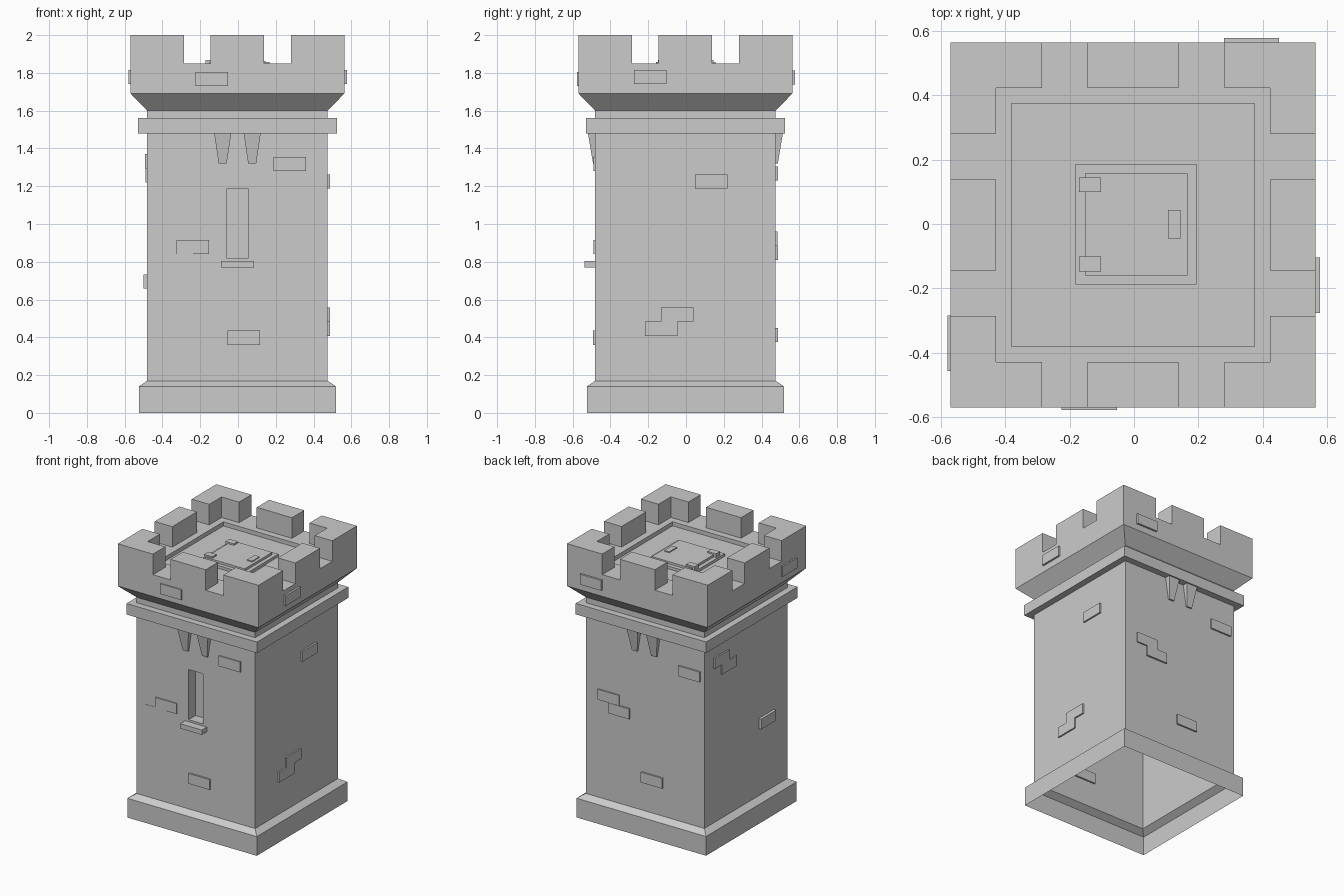
import bpy, bmesh
from mathutils import Vector

if "Cube" in bpy.data.objects:
    bpy.data.objects.remove(bpy.data.objects["Cube"])

OX, OY = -0.003, -0.003      # small offset of the tower axis
SHAFT, TOP = 0.478, 0.567    # half widths


def finish(bm, name, fix=True):
    if fix:
        bmesh.ops.recalc_face_normals(bm, faces=bm.faces)
    bmesh.ops.translate(bm, verts=bm.verts, vec=(OX, OY, 0))
    me = bpy.data.meshes.new(name)
    bm.to_mesh(me)
    bm.free()
    ob = bpy.data.objects.new(name, me)
    bpy.context.collection.objects.link(ob)
    return ob


def square_lathe(bm, profile, cap=False):
    """Sweep (half width, z) points round a square; returns faces per level."""
    rings = [[bm.verts.new((sx * r, sy * r, z)) for sx, sy in
              ((-1, -1), (1, -1), (1, 1), (-1, 1))] for r, z in profile]
    levels = []
    for a, b in zip(rings, rings[1:]):
        levels.append([bm.faces.new((a[i], a[(i + 1) % 4], b[(i + 1) % 4], b[i]))
                       for i in range(4)])
    if cap:
        bm.faces.new(rings[-1])
    return levels


def add_box(bm, lo, hi):
    v = bmesh.ops.create_cube(bm, size=1)["verts"]
    for p in v:
        p.co = Vector([(lo[k] + hi[k]) / 2 + p.co[k] * (hi[k] - lo[k]) for k in range(3)])


def box(name, lo, hi):
    bm = bmesh.new()
    add_box(bm, lo, hi)
    return finish(bm, name)


def on_side(side, u, out, z):
    return {"front": (u, -out, z), "back": (u, out, z),
            "right": (out, u, z), "left": (-out, u, z)}[side]


# Open-bottomed wall shell: plinth, shaft, band, flare, parapet wall
bm = bmesh.new()
levels = square_lathe(bm, [(0.522, 0), (0.522, 0.14), (SHAFT, 0.17), (SHAFT, 1.48),
                           (0.526, 1.48), (0.526, 1.56), (SHAFT, 1.56), (SHAFT, 1.6),
                           (TOP, 1.692), (TOP, 1.85)])
# Window niche pushed into the front wall
face = levels[2][0]
bmesh.ops.inset_individual(bm, faces=[face], thickness=0.1)
for v in face.verts:
    v.co.x = 0.058 if v.co.x > 0 else -0.058
    v.co.z = 1.185 if v.co.z > 0.8 else 0.82
back = bmesh.ops.extrude_discrete_faces(bm, faces=[face])["faces"][0]
for v in back.verts:
    v.co.y += 0.08
finish(bm, "tower_walls", fix=False)

# Battlements: outer ring of an 8 x 8 grid, merlons raised
bm = bmesh.new()
U = TOP / 4
LOW, HIGH = 1.85, 2.0
SOLID = (0, 1, 3, 4, 6, 7)


def raised(i, j):
    if not (0 <= i < 8 and 0 <= j < 8):
        return False
    return (i in (0, 7) and j in SOLID) or (j in (0, 7) and i in SOLID)


for i in range(8):
    for j in range(8):
        if i not in (0, 7) and j not in (0, 7):
            continue
        up = raised(i, j)
        c = [((i + a - 4) * U, (j + b - 4) * U) for a, b in ((0, 0), (1, 0), (1, 1), (0, 1))]
        bm.faces.new([bm.verts.new((x, y, HIGH if up else LOW)) for x, y in c])
        for k, (di, dj) in enumerate(((0, -1), (1, 0), (0, 1), (-1, 0))):
            if up and not raised(i + di, j + dj):
                p, q = c[k], c[(k + 1) % 4]
                bm.faces.new([bm.verts.new((*w, z)) for w, z in
                              ((p, LOW), (q, LOW), (q, HIGH), (p, HIGH))])
bmesh.ops.remove_doubles(bm, verts=bm.verts, dist=1e-4)
finish(bm, "battlements", fix=False)

# Roof deck with a shallow recess
bm = bmesh.new()
square_lathe(bm, [(3 * U, LOW), (0.377, LOW), (0.377, 1.82)], cap=True)
finish(bm, "roof_deck", fix=False)

# Trapdoor: frame, door, hinges, handle
box("trapdoor_frame", (-0.178, -0.185, 1.81), (0.197, 0.19, 1.84))
box("trapdoor", (-0.149, -0.157, 1.82), (0.169, 0.16, 1.857))
for y in (-0.121, 0.125):
    box("trapdoor_hinge", (-0.168, y - 0.023, 1.83), (-0.1, y + 0.023, 1.868))
box("trapdoor_handle", (0.108, -0.042, 1.84), (0.148, 0.046, 1.864))

# Window sill
box("window_sill", (-0.087, -0.535, 0.77), (0.088, -0.46, 0.805))

# Tapered corbels under the band, front and back
for side in ("front", "back"):
    bm = bmesh.new()
    for cx in (-0.078, 0.078):
        v = bmesh.ops.create_cube(bm, size=1)["verts"]
        for p in v:
            high = p.co.z > 0
            half = 0.045 if high else 0.021
            out = (0.516 if high else 0.489) if p.co.y > 0 else SHAFT - 0.01
            p.co = on_side(side, cx + (half if p.co.x > 0 else -half), out,
                           1.48 if high else 1.32)
    finish(bm, side + "_corbels")

# Raised bricks per side: (left edge, bottom z, protrusion)
W, H = 0.172, 0.075
BRICKS = {
    "front": [(0.19, 1.28, 0.009), (-0.052, 0.36, 0.012), (-0.322, 0.84, 0.009),
              (-0.407, 0.765, 0.002), (-0.222, 1.73, 0.008)],
    "right": [(0.05, 1.187, 0.012), (-0.215, 0.408, 0.011), (-0.13, 0.483, 0.011),
              (-0.273, 1.74, 0.014)],
    "back": [(-0.445, 1.23, 0.012), (0.205, 0.885, 0.01), (0.12, 0.81, 0.013),
             (-0.145, 0.375, 0.012), (0.282, 1.738, 0.014)],
    "left": [(0.2, 1.295, 0.011), (0.115, 1.22, 0.009), (-0.32, 0.658, 0.02),
             (-0.453, 1.74, 0.01)],
}
for side, bricks in BRICKS.items():
    bm = bmesh.new()
    for u, z, out in bricks:
        wall = TOP if z > 1.6 else SHAFT
        a = on_side(side, u, wall - 0.012, z)
        b = on_side(side, u + W, wall + out, z + H)
        add_box(bm, [min(p) for p in zip(a, b)], [max(p) for p in zip(a, b)])
    finish(bm, side + "_bricks")
